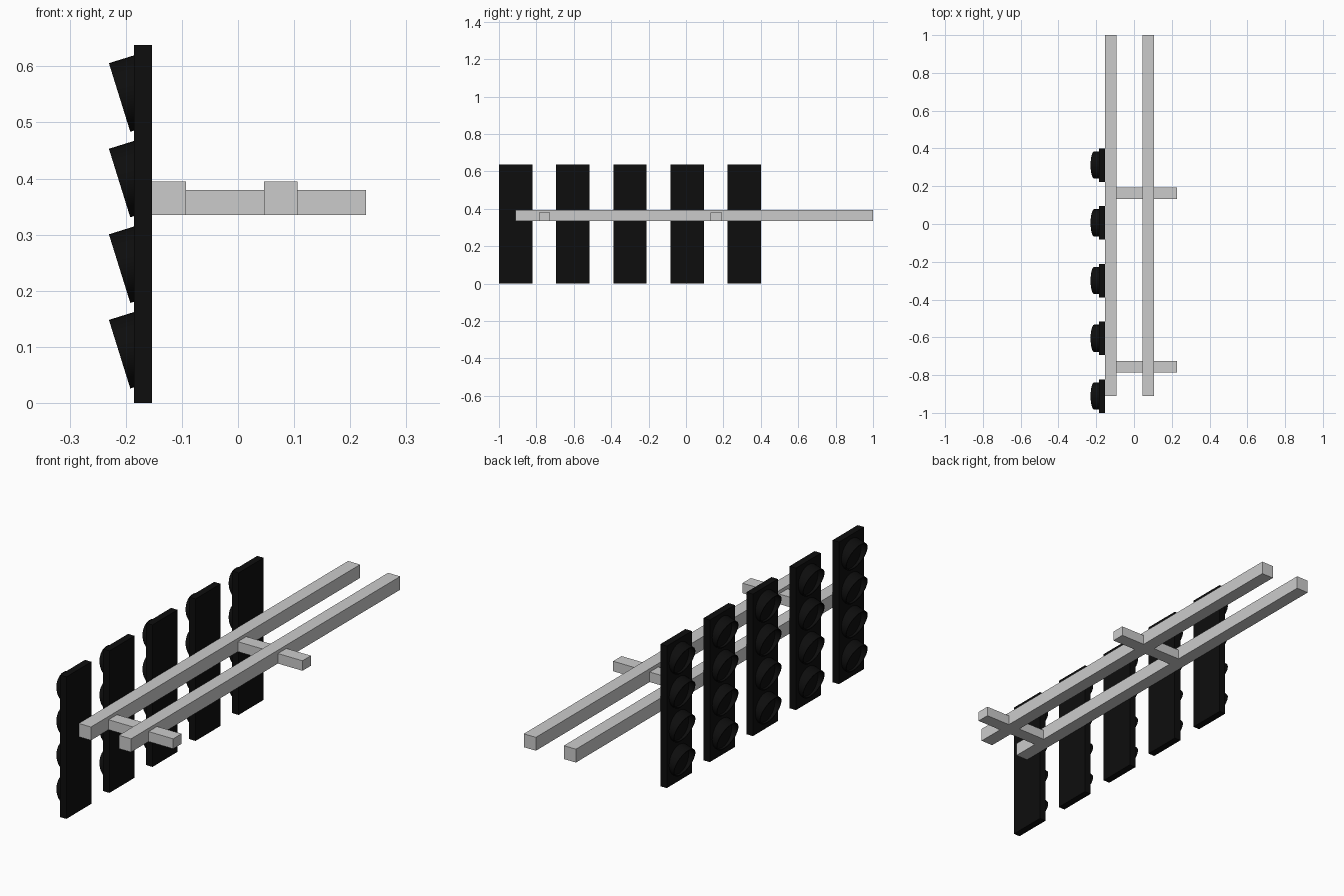
import bpy, bmesh, math
from mathutils import Vector

if "Cube" in bpy.data.objects:
    bpy.data.objects.remove(bpy.data.objects["Cube"])

black = bpy.data.materials.new("black_housing")
black.diffuse_color = (0.004, 0.004, 0.004, 1)
black.use_nodes = True
black.node_tree.nodes["Principled BSDF"].inputs["Base Color"].default_value = black.diffuse_color


def box(name, lo, hi, mat=None):
    bm = bmesh.new()
    bmesh.ops.create_cube(bm, size=1)
    for v in bm.verts:
        v.co = Vector([(lo[i] + hi[i]) / 2 + v.co[i] * (hi[i] - lo[i]) for i in range(3)])
    return finish(name, bm, mat)


def finish(name, bm, mat=None):
    bmesh.ops.recalc_face_normals(bm, faces=bm.faces)
    me = bpy.data.meshes.new(name)
    bm.to_mesh(me)
    bm.free()
    ob = bpy.data.objects.new(name, me)
    bpy.context.collection.objects.link(ob)
    if mat:
        me.materials.append(mat)
    return ob


def visor(name, y, z, n=32):
    """Downward-tilted open hood, trimmed flat where it meets the panel."""
    tilt = math.radians(17.3)
    axis = Vector((math.cos(tilt), 0, math.sin(tilt)))
    up = Vector((-math.sin(tilt), 0, math.cos(tilt)))
    centre = Vector((-0.211, y, z))
    bm = bmesh.new()
    loops = []
    for scale, back in ((1, True), (1, False), (0.93, False), (0.93, True)):
        ring = []
        for i in range(n):
            a = 2 * math.pi * i / n
            p = centre + up * (0.064 * scale * math.sin(a))
            p.y += 0.072 * scale * math.cos(a)
            if back:
                p = p + axis * ((-0.184 - p.x) / axis.x)
            ring.append(bm.verts.new(p))
        loops.append(ring)
    for k in range(4):
        a, b = loops[k], loops[(k + 1) % 4]
        for i in range(n):
            j = (i + 1) % n
            bm.faces.new((a[i], a[j], b[j], b[i]))
    ob = finish(name, bm, black)
    bpy.context.view_layer.objects.active = ob
    ob.select_set(True)
    bpy.ops.object.shade_smooth_by_angle(angle=math.radians(30))
    ob.select_set(False)


# Signal panels, each with four hooded lamps
for p in range(5):
    y = -0.911 + p * 0.3057
    box(f"signal_panel_{p}", (-0.185, y - 0.089, 0), (-0.153, y + 0.089, 0.638), black)
    for k in range(4):
        visor(f"lamp_visor_{p}_{k}", y, 0.087 + k * 0.1525)

# Two long support beams
for name, x in (("front_beam", -0.123), ("rear_beam", 0.076)):
    box(name, (x - 0.03, -0.911, 0.335), (x + 0.03, 1, 0.395))

# Two cross bars
for i, y in enumerate((-0.756, 0.162)):
    box(f"cross_bar_{i}", (-0.093, y - 0.03, 0.335), (0.228, y + 0.03, 0.38))
